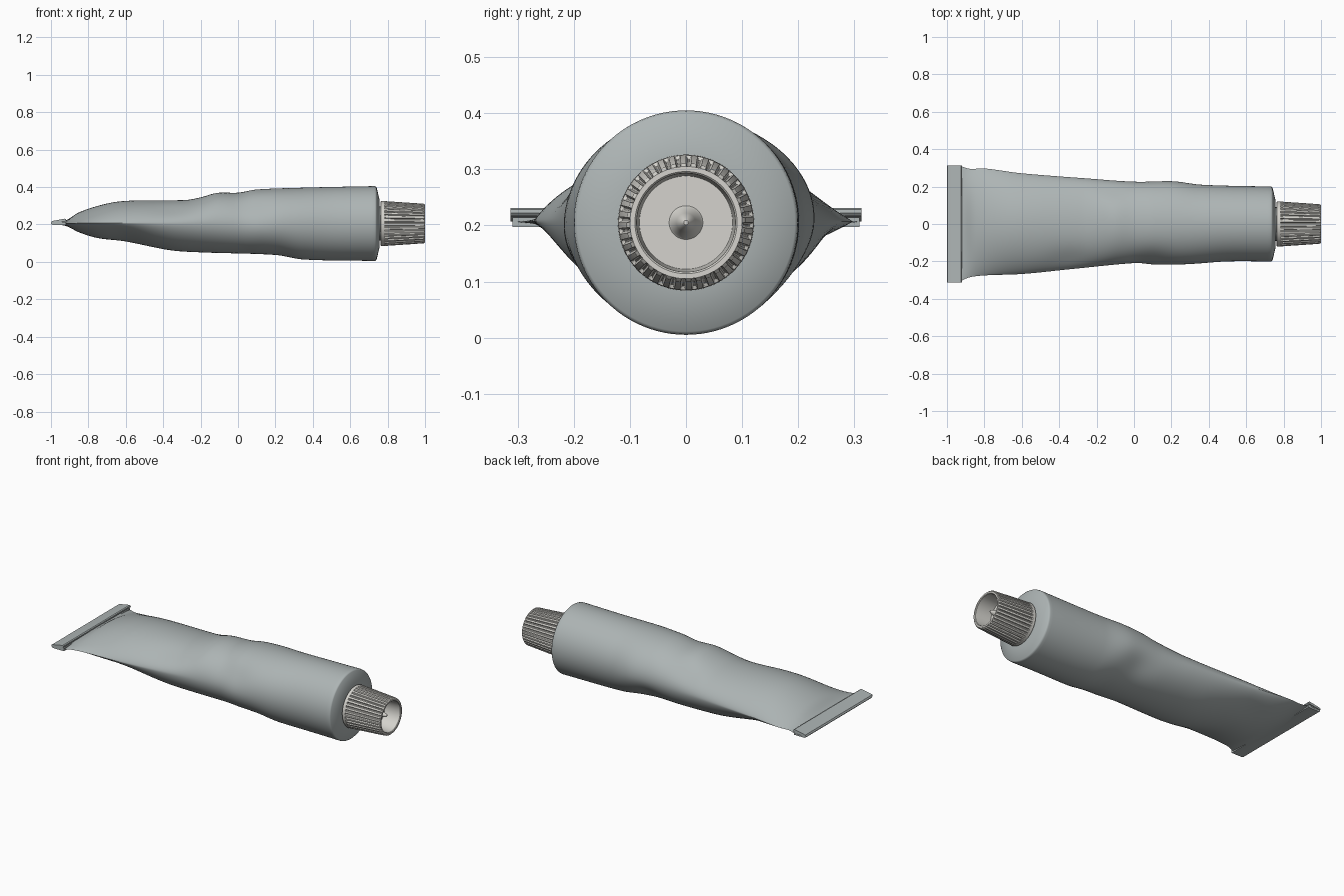
import bpy, bmesh, math

if "Cube" in bpy.data.objects:
    bpy.data.objects.remove(bpy.data.objects["Cube"])

CZ = 0.205  # height of the tube axis


def material(name, rgb):
    m = bpy.data.materials.new(name)
    m.diffuse_color = (*rgb, 1)
    m.use_nodes = True
    m.node_tree.nodes["Principled BSDF"].inputs["Base Color"].default_value = m.diffuse_color
    return m


TUBE = material("tube grey", (0.42, 0.46, 0.46))
CAP = material("cap ivory", (0.66, 0.65, 0.61))


def finish(name, bm, mat, angle=35):
    bmesh.ops.remove_doubles(bm, verts=bm.verts, dist=1e-5)
    bmesh.ops.recalc_face_normals(bm, faces=bm.faces)
    me = bpy.data.meshes.new(name)
    bm.to_mesh(me)
    bm.free()
    ob = bpy.data.objects.new(name, me)
    bpy.context.collection.objects.link(ob)
    me.materials.append(mat)
    bpy.ops.object.select_all(action='DESELECT')
    ob.select_set(True)
    bpy.context.view_layer.objects.active = ob
    bpy.ops.object.shade_smooth_by_angle(angle=math.radians(angle))
    return ob


def loft(bm, rings):
    loops = [[bm.verts.new(p) for p in r] for r in rings]
    n = len(loops[0])
    for a, b in zip(loops, loops[1:]):
        for i in range(n):
            j = (i + 1) % n
            bm.faces.new((a[i], a[j], b[j], b[i]))
    return loops


def circle(x, r, n):
    return [(x, r * math.cos(2 * math.pi * i / n), CZ + r * math.sin(2 * math.pi * i / n))
            for i in range(n)]


def curve(points, x):
    """Smooth Hermite curve through (x, value) points."""
    if x <= points[0][0]:
        return points[0][1]
    for i in range(len(points) - 1):
        (x0, a), (x1, b) = points[i], points[i + 1]
        if x <= x1:
            p, q = points[max(i - 1, 0)], points[min(i + 2, len(points) - 1)]
            h = x1 - x0
            ma, mb = (b - p[1]) / (x1 - p[0]) * h, (q[1] - a) / (q[0] - x0) * h
            t = (x - x0) / h
            return ((2*t**3 - 3*t*t + 1) * a + (t**3 - 2*t*t + t) * ma
                    + (3*t*t - 2*t**3) * b + (t**3 - t*t) * mb)
    return points[-1][1]


# Outline of the squeezed tube: top, underside and both edges
top = [(-.985, .211), (-.92, .222), (-.85, .265), (-.7, .312), (-.58, .327), (-.28, .331),
       (-.2, .345), (-.11, .369), (0, .37), (.1, .387), (.4, .398), (.73, .405)]
low = [(-.985, .2), (-.92, .192), (-.85, .158), (-.75, .127), (-.6, .108), (-.36, .062),
       (-.2, .051), (.2, .037), (.35, .013), (.73, .005)]
back = [(-.985, .31), (-.93, .31), (-.88, .295), (-.8, .297), (-.6, .271), (-.2, .24),
        (0, .227), (.2, .23), (.36, .21), (.73, .2)]
front = [(-.985, .308), (-.93, .305), (-.88, .285), (-.8, .275), (-.6, .268), (-.35, .243),
         (0, .21), (.12, .22), (.3, .214), (.5, .2), (.73, .2)]
mid = [(-.985, .206), (-.7, .207), (0, .207), (.73, CZ)]

# Soft dents: x, angle in degrees, length, spread in radians, depth
dents = [(.12, -35, .10, .45, .014), (-.12, 40, .09, .4, .012), (-.68, -55, .1, .4, .012),
         (-.62, 230, .12, .5, .012), (.1, 150, .1, .45, .012), (-.35, 140, .12, .4, .01)]

N, STEPS = 96, 110
rings = []
for s in range(STEPS + 1):
    x = -.985 + 1.715 * s / STEPS
    zt, zl, yb, yf, zm = (curve(c, x) for c in (top, low, back, front, mid))
    u = min(max((x + .92) / 1.1, 0), 1)
    pinch = (1 - u) ** 2.2
    ring = []
    for i in range(N):
        t = 2 * math.pi * i / N
        c, d = math.cos(t), math.sin(t)
        k = 1.0
        for dx, ang, ln, sp, dep in dents:
            da = (t - math.radians(ang) + math.pi) % (2 * math.pi) - math.pi
            k -= dep * 5 * math.exp(-((x - dx) / ln) ** 2 - (da / sp) ** 2)
        y = (yb if c > 0 else yf) * c * k
        z = zm + ((zt - zm) if d > 0 else (zm - zl)) * d * abs(d) ** pinch * k
        ring.append((x, y, z))
    rings.append(ring)

# Rounded rim and sloping shoulder
for x, r in [(.737, .1985), (.741, .194), (.757, .125), (.757, .09)]:
    rings.append(circle(x, r, N))
bm = bmesh.new()
loops = loft(bm, rings)
bm.faces.new(loops[0])
bm.faces.new(loops[-1])
finish("tube_body", bm, TUBE, 40)


# Crimped end: flattened sheet folded back over itself
def strip(name, profile, half):
    bm = bmesh.new()
    loops = loft(bm, [[(x, y, z) for x, z in profile] for y in (-half, half)])
    for lp in loops:
        bm.faces.new(lp)
    finish(name, bm, TUBE)


strip("crimp_sheet", [(-.92, .197), (-.99, .197), (-.998, .201), (-1, .206), (-.995, .212),
                      (-.92, .214)], .309)
strip("crimp_fold", [(-.995, .207), (-1, .211), (-.997, .216), (-.99, .219), (-.926, .231),
                     (-.92, .228), (-.919, .222), (-.923, .217)], .313)

# Threaded neck hidden under the cap
bm = bmesh.new()
loops = loft(bm, [circle(x, .09, 48) for x in (.75, .80)])
for lp in loops:
    bm.faces.new(lp)
finish("neck", bm, TUBE)

# Cap: plain collar, tapered ribs, hollow end
RIBS = 36
M = RIBS * 6


def ribbed(x, r, depth):
    pattern = (0, 0, 0, 0, 1, 1)
    pts = []
    for i in range(M):
        rr = r - depth * pattern[i % 6]
        a = 2 * math.pi * i / M
        pts.append((x, rr * math.cos(a), CZ + rr * math.sin(a)))
    return pts


bm = bmesh.new()
sections = [(.762, .10, 0), (.762, .117, 0), (.765, .121, 0), (.782, .120, 0), (.784, .120, .007),
            (.992, .106, .007), (.996, .104, .005), (1.0, .100, 0), (1.0, .091, 0), (.997, .088, 0),
            (.90, .083, 0), (.90, .03, 0), (.903, .027, 0), (.94, .017, 0),
            (.968, .008, 0), (.973, .004, 0)]
loops = loft(bm, [ribbed(*s) for s in sections])
bm.faces.new(loops[0])
bm.faces.new(loops[-1])
finish("screw_cap", bm, CAP, 30)
